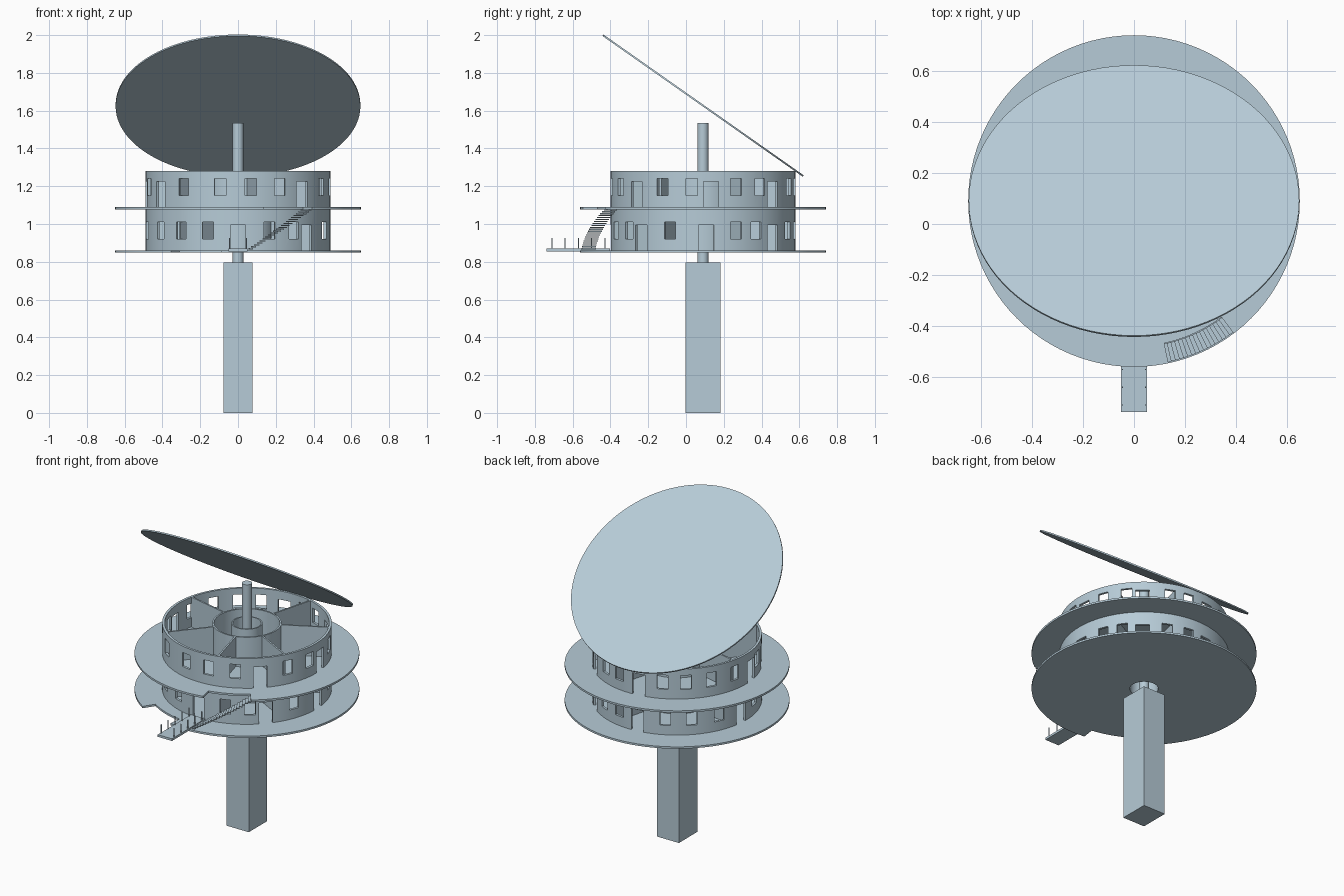
import bpy, bmesh
from math import radians, sin, cos
from mathutils import Matrix, Vector

if "Cube" in bpy.data.objects:
    bpy.data.objects.remove(bpy.data.objects["Cube"], do_unlink=True)

AXIS_Y = 0.09
LOWER, UPPER, TOP = 0.86, 1.09, 1.28      # floor surfaces and wall top
SLAB = 0.012
DISC_R, WALL_R, RING_R, CORE_R = 0.65, 0.49, 0.20, 0.09

paint = bpy.data.materials.new("pale_blue_grey")
paint.use_nodes = True
colour = (0.47, 0.60, 0.68, 1)
paint.diffuse_color = colour
paint.node_tree.nodes["Principled BSDF"].inputs["Base Color"].default_value = colour


def polar(angle, r, z):
    """Point at an angle in degrees, counted from the front towards +x."""
    a = radians(angle)
    return Vector((r * sin(a), AXIS_Y - r * cos(a), z))


def finish(name, bm):
    bmesh.ops.recalc_face_normals(bm, faces=bm.faces)
    mesh = bpy.data.meshes.new(name)
    bm.to_mesh(mesh)
    bm.free()
    mesh.materials.append(paint)
    obj = bpy.data.objects.new(name, mesh)
    bpy.context.collection.objects.link(obj)
    return obj


def smooth(obj):
    bpy.ops.object.select_all(action='DESELECT')
    obj.select_set(True)
    bpy.context.view_layer.objects.active = obj
    bpy.ops.object.shade_smooth_by_angle(angle=radians(30))


def add_box(bm, centre, size, angle=0):
    m = (Matrix.Translation(centre) @ Matrix.Rotation(radians(angle), 4, 'Z')
         @ Matrix.Diagonal((*size, 1)))
    bmesh.ops.create_cube(bm, size=1, matrix=m)


def add_arc(bm, r0, r1, z0, z1, start=0, end=360, steps=96):
    """Curved block of rectangular section; a closed ring by default."""
    closed = end - start >= 360
    loops = []
    for i in range(steps if closed else steps + 1):
        a = start + (end - start) * i / steps
        loops.append([bm.verts.new(polar(a, r, z))
                      for r, z in ((r0, z0), (r1, z0), (r1, z1), (r0, z1))])
    for p, q in zip(loops, loops[1:] + (loops[:1] if closed else [])):
        for k in range(4):
            n = (k + 1) % 4
            bm.faces.new((p[k], p[n], q[n], q[k]))
    if not closed:
        bm.faces.new(loops[0])
        bm.faces.new(loops[-1])


def ring(name, *dims):
    bm = bmesh.new()
    add_arc(bm, *dims)
    return finish(name, bm)


def cut(obj, bm):
    """Subtract the cutter mesh, then discard it."""
    cutter = finish("cutter", bm)
    cutter.hide_render = True
    mod = obj.modifiers.new("openings", 'BOOLEAN')
    mod.object, mod.operation, mod.solver = cutter, 'DIFFERENCE', 'EXACT'
    bpy.context.view_layer.objects.active = obj
    bpy.ops.object.modifier_apply(modifier=mod.name)
    bpy.data.objects.remove(cutter, do_unlink=True)


# Terrace discs, each with an edge notch for a stair
for name, z, start, end in (("lower_terrace", LOWER, -33, -8),
                            ("upper_terrace", UPPER, 12, 37)):
    disc = ring(name, CORE_R, DISC_R, z - SLAB, z)
    bm = bmesh.new()
    add_arc(bm, 0.57, 0.7, z - 0.05, z + 0.05, start, end, 12)
    cut(disc, bm)
    smooth(disc)

# Round outer walls with window and door openings
storeys = (
    ("lower", LOWER, UPPER - SLAB, (0, 48, 92, 139, 187, 264),
     (20, 37, 69, 111, 125, 156, 172, 207, 225, 245, 281, 303, 322, 341)),
    ("upper", UPPER, TOP, (44, 95, 139, 188, 276, 303),
     (8, 27, 64, 83, 111, 128, 158, 172, 205, 221, 239, 258, 286, 324, 349)))
for level, z0, z1, doors, windows in storeys:
    wall = ring(level + "_outer_wall", WALL_R - 0.015, WALL_R, z0, z1)
    bm = bmesh.new()
    for a in doors:
        add_box(bm, polar(a, WALL_R, z0 + 0.06), (0.08, 0.1, 0.15), a)
    for a in windows:
        add_box(bm, polar(a, WALL_R, z0 + 0.105), (0.063, 0.1, 0.09), a)
    cut(wall, bm)
    smooth(wall)

    # Inner corridor ring and radial room partitions
    smooth(ring(level + "_inner_ring", RING_R - 0.01, RING_R, z0, z1))
    bm = bmesh.new()
    span = WALL_R - RING_R - 0.01
    for a in (15, 62, 118, 165, 212, 257, 320):
        add_box(bm, polar(a, RING_R + span / 2, (z0 + z1) / 2),
                (0.01, span, z1 - z0), a)
    finish(level + "_partitions", bm)

# Central shaft around the pole
smooth(ring("central_shaft", CORE_R - 0.008, CORE_R, LOWER - SLAB, TOP))

# Square pedestal and round pole
bm = bmesh.new()
add_box(bm, (0, AXIS_Y, 0.3975), (0.156, 0.186, 0.795))
finish("pedestal", bm)
bm = bmesh.new()
bmesh.ops.create_cone(bm, cap_ends=True, segments=32, radius1=0.029, radius2=0.029,
                      depth=0.74, matrix=Matrix.Translation((0, AXIS_Y, 1.165)))
smooth(finish("pole", bm))

# Tilted roof disc
bm = bmesh.new()
bmesh.ops.create_cone(bm, cap_ends=True, segments=96, radius1=0.648, radius2=0.648,
                      depth=0.009, matrix=Matrix.Translation((0, AXIS_Y, 1.627))
                      @ Matrix.Rotation(radians(-35.1), 4, 'X'))
smooth(finish("tilted_roof", bm))

# Curved stair of floating treads between the terraces
bm = bmesh.new()
treads = 21
for i in range(treads):
    a = 5.5 + i * 1.5
    z = LOWER + 0.012 + i * (UPPER - LOWER - 0.024) / (treads - 1)
    add_arc(bm, 0.572, 0.645, z - 0.006, z, a, a + 1.6, 1)
finish("stair_treads", bm)

# Entrance gangway with slim posts
bm = bmesh.new()
add_box(bm, (0, -0.57, 0.862), (0.1, 0.335, 0.014))
finish("gangway", bm)
bm = bmesh.new()
for side in (-1, 1):
    for i in range(5):
        add_box(bm, (side * 0.045, -0.71 + i * 0.07, 0.895), (0.005, 0.005, 0.06))
finish("gangway_posts", bm)
